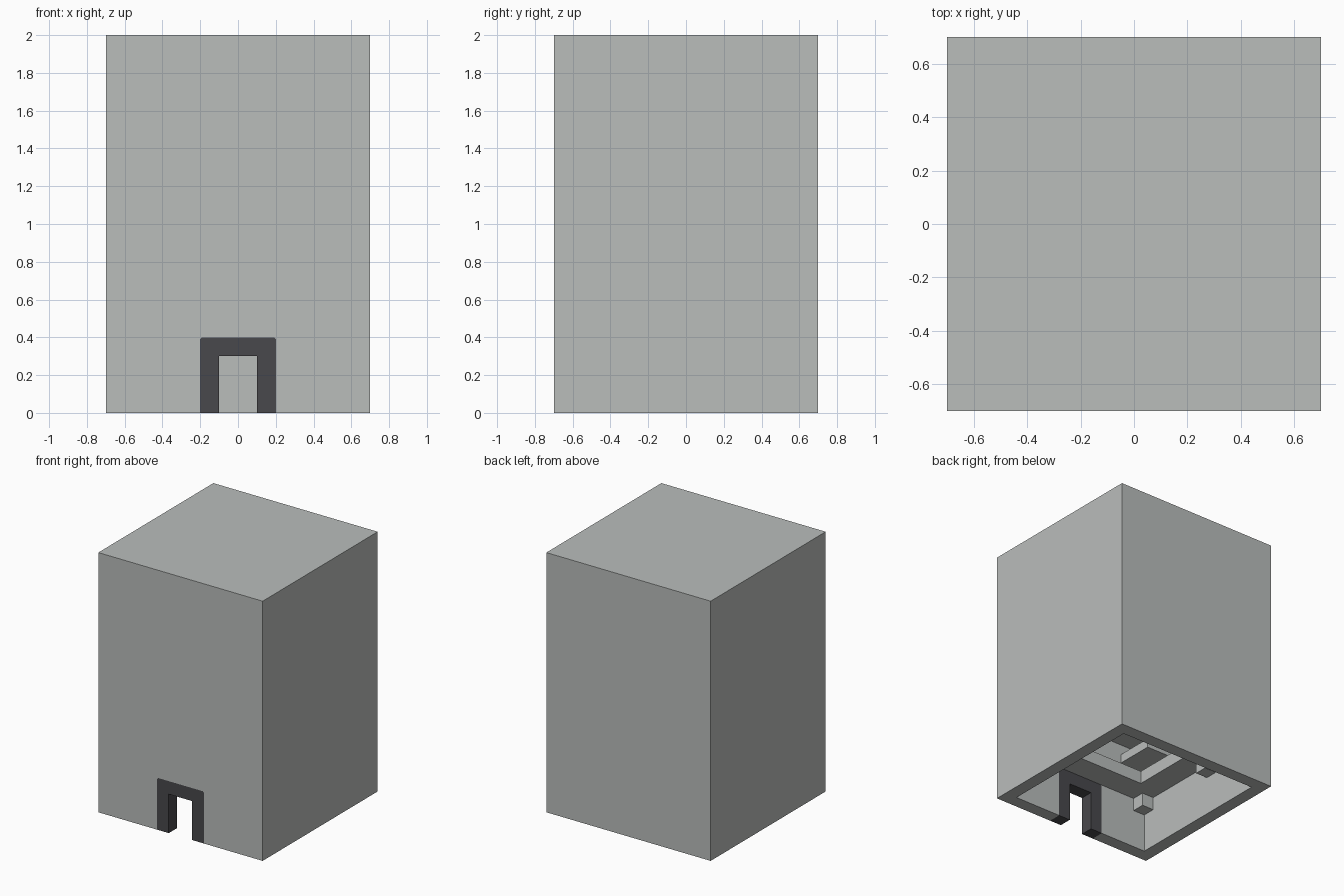
import bpy
import bmesh

cube = bpy.data.objects.get("Cube")
if cube:
    bpy.data.objects.remove(cube, do_unlink=True)


def material(name, color):
    mat = bpy.data.materials.new(name)
    mat.use_nodes = True
    mat.diffuse_color = (*color, 1)
    bsdf = mat.node_tree.nodes["Principled BSDF"]
    bsdf.inputs["Base Color"].default_value = (*color, 1)
    bsdf.inputs["Roughness"].default_value = 0.8
    return mat


stone = material("stone_grey", (0.49, 0.51, 0.50))
dark = material("dark_frame", (0.066, 0.065, 0.072))

HALF, INNER, TOP, WALL = 0.7, 0.6, 2.0, 0.1


def prism(name, points, depth, mat):
    """Extrude a flat outline along depth and make an object of it."""
    bm = bmesh.new()
    face = bm.faces.new([bm.verts.new(p) for p in points])
    grown = bmesh.ops.extrude_face_region(bm, geom=[face])
    verts = [v for v in grown["geom"] if isinstance(v, bmesh.types.BMVert)]
    bmesh.ops.translate(bm, verts=verts, vec=depth)
    bmesh.ops.recalc_face_normals(bm, faces=bm.faces)
    mesh = bpy.data.meshes.new(name)
    bm.to_mesh(mesh)
    bm.free()
    mesh.materials.append(mat)
    obj = bpy.data.objects.new(name, mesh)
    bpy.context.collection.objects.link(obj)
    return obj


def box(name, low, high, mat=stone):
    (x0, y0, z0), (x1, y1, z1) = low, high
    base = [(x0, y0, z0), (x1, y0, z0), (x1, y1, z0), (x0, y1, z0)]
    return prism(name, base, (0, 0, z1 - z0), mat)


def front(points):
    return [(x, -HALF, z) for x, z in points]


# Front wall with a doorway, and the flush frame that fills its edge
arch = [(-0.2, 0), (-0.2, 0.39), (-0.19, 0.4), (0.19, 0.4), (0.2, 0.39), (0.2, 0)]
opening = [(0.1, 0), (0.1, 0.3), (-0.1, 0.3), (-0.1, 0)]
outline = [(HALF, 0), (HALF, TOP), (-HALF, TOP), (-HALF, 0)]
prism("front_wall", front(arch + outline), (0, WALL, 0), stone)
prism("door_frame", front(arch + opening), (0, WALL, 0), dark)

# Remaining walls and roof
box("back_wall", (-HALF, INNER, 0), (HALF, HALF, TOP))
box("left_wall", (INNER, -INNER, 0), (HALF, INNER, TOP))
box("right_wall", (-HALF, -INNER, 0), (-INNER, INNER, TOP))
box("roof", (-INNER, -INNER, TOP - WALL), (INNER, INNER, TOP))

# Walkways that run round the inside of each storey, with small brackets below
LEDGE = 0.4
for storey, z in enumerate((0.4, 0.8, 1.2, 1.6), 1):
    top = z + WALL
    for side, s in (("front", -1), ("back", 1)):
        y0, y1 = sorted((s * LEDGE, s * INNER))
        box(f"{side}_walkway_{storey}", (-INNER, y0, z), (INNER, y1, top))
    for side, s in (("right", -1), ("left", 1)):
        x0, x1 = sorted((s * LEDGE, s * INNER))
        box(f"{side}_walkway_{storey}", (x0, -LEDGE, z), (x1, LEDGE, top))

for name, y in (("corner_bracket", -INNER), ("middle_bracket", 0.1)):
    box(name, (-INNER, y, 0.3), (-0.5, y + 0.1, 0.4))

# Corner landing between the first two storeys
box("landing", (-INNER, -INNER, 0.65), (-0.38, -0.3, 0.72))
